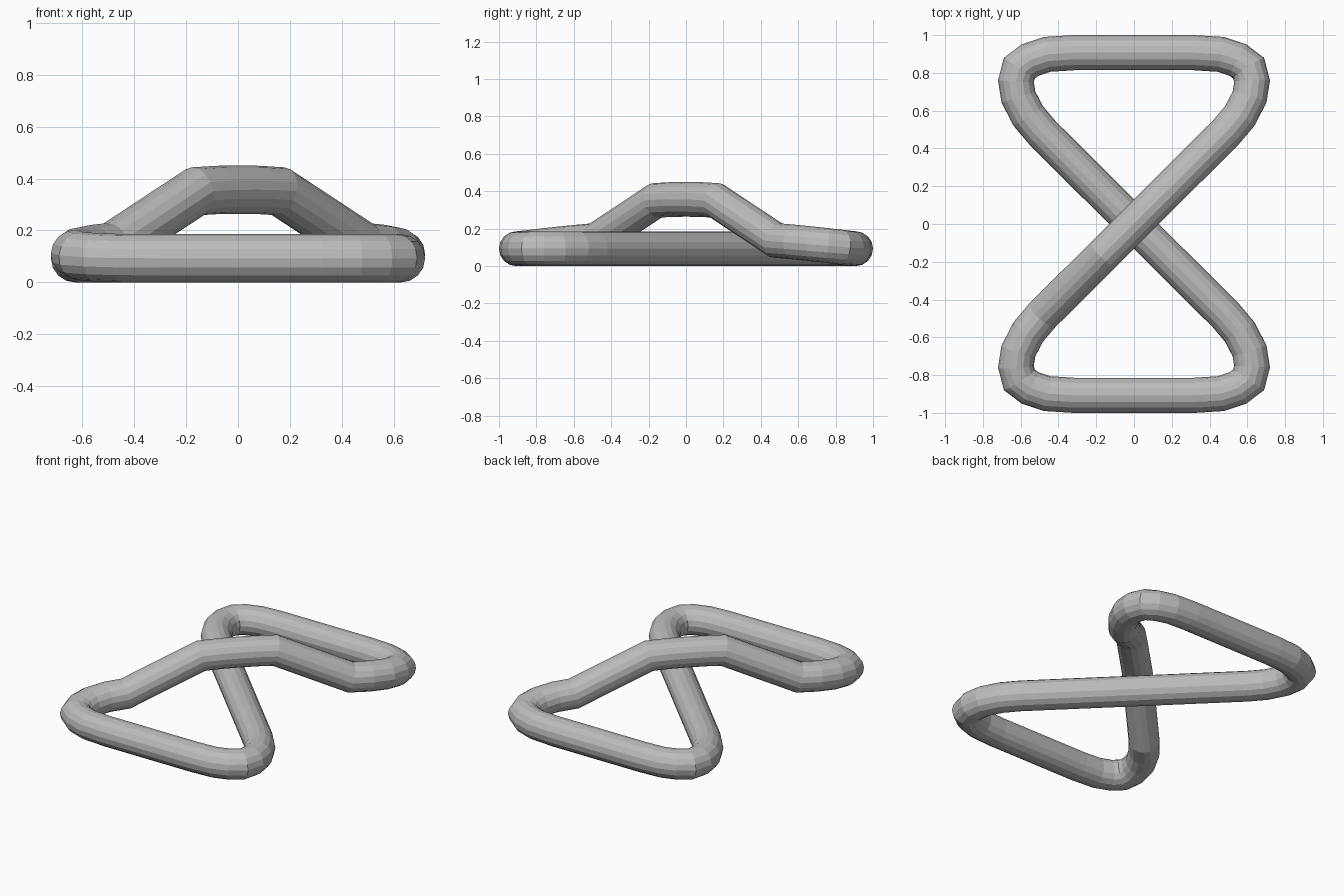
import bpy, bmesh, math
from mathutils import Vector

if "Cube" in bpy.data.objects:
    bpy.data.objects.remove(bpy.data.objects["Cube"])

R, SIDES = 0.093, 16

grey = bpy.data.materials.new("plain grey")
grey.diffuse_color = (0.5, 0.5, 0.5, 1)
grey.use_nodes = True
grey.node_tree.nodes["Principled BSDF"].inputs["Base Color"].default_value = grey.diffuse_color

# Rounded corner from the diagonal to the straight end bar: x, y, height above rest
CORNER = [(0.485, 0.483, 0.044), (0.56, 0.572, 0.036), (0.612, 0.672, 0.026),
          (0.625, 0.755, 0.017), (0.607, 0.825, 0.009), (0.55, 0.868, 0.004),
          (0.46, 0.898, 0.001), (0.32, 0.907, 0.0)]
# Arched crossing over the centre: distance along diagonal, height
ARCH = [(-0.16, 0.351), (-0.08, 0.356), (0, 0.357), (0.08, 0.356), (0.16, 0.351)]


def corner(sx, sy, lift):
    return [Vector((x * sx, y * sy, R + h * lift)) for x, y, h in CORNER]


# Closed figure-eight path
path = [Vector((a, a, z)) for a, z in ARCH]
path += corner(1, 1, 1)
path += corner(-1, 1, 0)[::-1]
path += corner(1, -1, 0)
path += corner(-1, -1, 1)[::-1]


def closed_tube(name, pts, radius, sides, mat):
    """Sweep a round section along a closed path with mitred joints."""
    bm = bmesh.new()
    rings = []
    n = len(pts)
    for i, p in enumerate(pts):
        d1 = (p - pts[i - 1]).normalized()
        d2 = (pts[(i + 1) % n] - p).normalized()
        t = (d1 + d2).normalized()
        side = d1.cross(Vector((0, 0, 1))).normalized()
        up = side.cross(d1)
        ring = []
        for k in range(sides):
            a = 2 * math.pi * k / sides
            v = (side * math.cos(a) + up * math.sin(a)) * radius
            ring.append(bm.verts.new(p + v - d1 * (v.dot(t) / d1.dot(t))))
        rings.append(ring)
    for i in range(n):
        a, b = rings[i], rings[(i + 1) % n]
        for k in range(sides):
            m = (k + 1) % sides
            bm.faces.new((a[k], a[m], b[m], b[k]))
    bmesh.ops.recalc_face_normals(bm, faces=bm.faces[:])
    me = bpy.data.meshes.new(name)
    bm.to_mesh(me)
    bm.free()
    me.materials.append(mat)
    ob = bpy.data.objects.new(name, me)
    bpy.context.collection.objects.link(ob)
    return ob


closed_tube("figure_eight_link", path, R, SIDES, grey)
